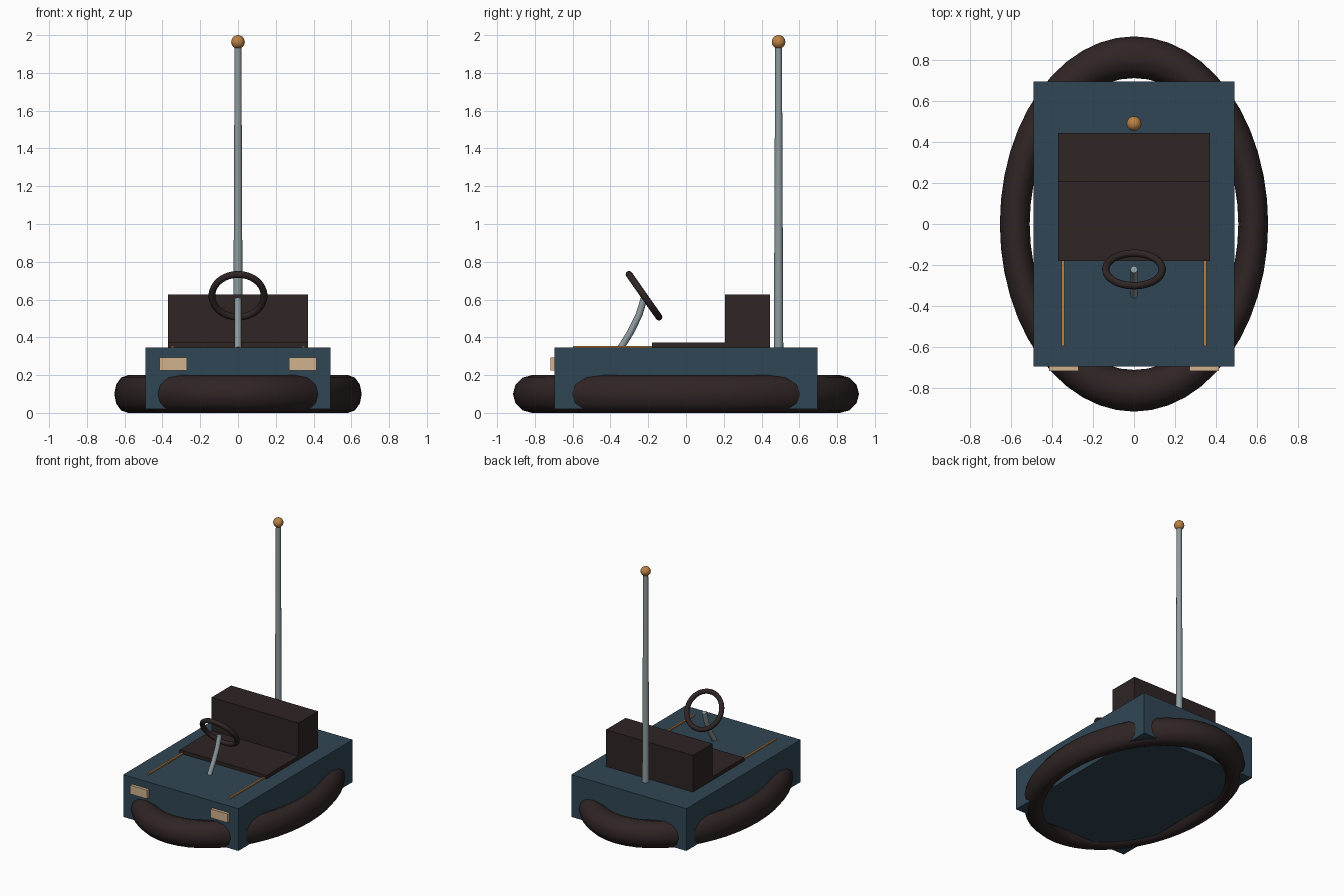
import bpy
import math
from mathutils import Vector

if "Cube" in bpy.data.objects:
    bpy.data.objects.remove(bpy.data.objects["Cube"], do_unlink=True)


def material(name, colour):
    m = bpy.data.materials.new(name)
    m.use_nodes = True
    m.diffuse_color = (*colour, 1)
    m.node_tree.nodes["Principled BSDF"].inputs["Base Color"].default_value = (*colour, 1)
    return m


blue = material("dark blue paint", (0.03, 0.062, 0.09))
rubber = material("dark brown rubber", (0.029, 0.018, 0.018))
steel = material("grey steel", (0.27, 0.33, 0.35))
amber = material("amber", (0.5, 0.22, 0.06))
cream = material("cream lamp", (0.65, 0.45, 0.27))


def finish(name, mat, smooth=False):
    ob = bpy.context.object
    ob.name = ob.data.name = name
    ob.data.materials.append(mat)
    if smooth:
        bpy.ops.object.shade_smooth_by_angle(angle=math.radians(50))
    return ob


def box(name, mat, low, high):
    low, high = Vector(low), Vector(high)
    bpy.ops.mesh.primitive_cube_add(size=1, location=(low + high) / 2)
    bpy.context.object.scale = high - low
    bpy.ops.object.transform_apply(location=False, rotation=False, scale=True)
    return finish(name, mat)


def ring(name, mat, centre, major, minor, tilt=0, scale=(1, 1, 1), sides=12):
    bpy.ops.mesh.primitive_torus_add(
        location=centre, rotation=(tilt, 0, 0), major_radius=major,
        minor_radius=minor, major_segments=48, minor_segments=sides)
    bpy.context.object.scale = scale
    bpy.ops.object.transform_apply(location=False, rotation=False, scale=True)
    return finish(name, mat, True)


# Body and the oval bumper around it
box("body", blue, (-0.49, -0.695, 0.02), (0.49, 0.695, 0.345))
ring("bumper", rubber, (0, 0, 0.1), 0.8, 0.1, scale=(0.728, 1.018, 1))

# Bench seat
box("seat_cushion", rubber, (-0.37, -0.18, 0.34), (0.37, 0.21, 0.372))
box("seat_back", rubber, (-0.37, 0.207, 0.34), (0.37, 0.445, 0.627))

# Headlights and trim strips on both sides
for side, sign in (("left", 1), ("right", -1)):
    x1, x2 = sorted((sign * 0.27, sign * 0.415))
    box("headlight_" + side, cream, (x1, -0.718, 0.225), (x2, -0.69, 0.292))
    x = sign * 0.347
    box("trim_strip_" + side, amber, (x - 0.007, -0.597, 0.34), (x + 0.007, -0.175, 0.354))

# Rear pole with a ball on top
bpy.ops.mesh.primitive_cone_add(vertices=16, radius1=0.025, radius2=0.018,
                                depth=1.61, location=(0, 0.49, 1.145))
finish("pole", steel, True)
bpy.ops.mesh.primitive_uv_sphere_add(segments=20, ring_count=12, radius=0.036,
                                     location=(0, 0.49, 1.964))
finish("pole_ball", amber, True)

# Curved steering column
path = bpy.data.curves.new("steering_column", "CURVE")
path.dimensions = "3D"
path.bevel_depth = 0.018
path.bevel_resolution = 2
path.use_fill_caps = True
points = [(0, -0.348, 0.34), (0, -0.295, 0.425), (0, -0.25, 0.515), (0, -0.222, 0.605)]
spline = path.splines.new("POLY")
spline.points.add(len(points) - 1)
for p, co in zip(spline.points, points):
    p.co = (*co, 1)
path.materials.append(steel)
column = bpy.data.objects.new("steering_column", path)
bpy.context.collection.objects.link(column)

# Steering wheel facing the seat
ring("steering_wheel", rubber, (0, -0.222, 0.62), 0.138, 0.018,
     tilt=math.radians(-55))
